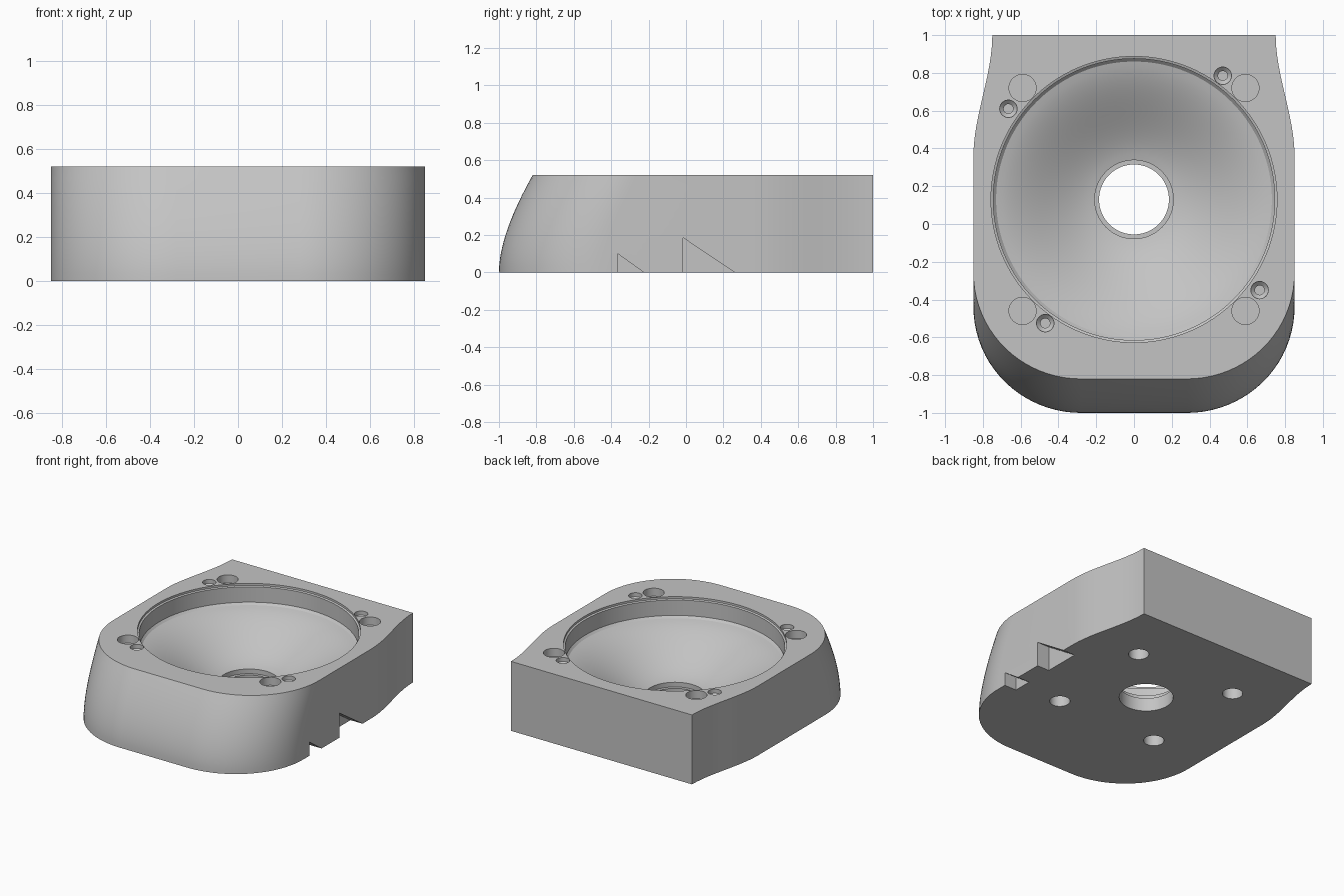
import bpy, bmesh
from math import sin, cos, pi
from mathutils import Vector

cube = bpy.data.objects.get("Cube")
if cube:
    bpy.data.objects.remove(cube, do_unlink=True)

grey = bpy.data.materials.new("plain grey")
grey.use_nodes = True
grey.diffuse_color = (0.55, 0.55, 0.55, 1)
grey.node_tree.nodes["Principled BSDF"].inputs["Base Color"].default_value = (0.55, 0.55, 0.55, 1)

HEIGHT = 0.52
CENTRE_Y = 0.13


def loft(bm, rings):
    """Skin a stack of closed rings and cap both ends."""
    loops = [[bm.verts.new(p) for p in ring] for ring in rings]
    n = len(loops[0])
    for a, b in zip(loops, loops[1:]):
        for i in range(n):
            j = (i + 1) % n
            bm.faces.new((a[i], a[j], b[j], b[i]))
    bm.faces.new(loops[0][::-1])
    bm.faces.new(loops[-1])


def lathe(bm, x, y, profile, steps):
    """Turn a (radius, height) profile round a vertical axis."""
    loft(bm, [[(x + r * cos(2 * pi * k / steps), y + r * sin(2 * pi * k / steps), z)
               for k in range(steps)] for r, z in profile])


def make_object(name, bm):
    bmesh.ops.recalc_face_normals(bm, faces=bm.faces)
    mesh = bpy.data.meshes.new(name)
    bm.to_mesh(mesh)
    bm.free()
    mesh.materials.append(grey)
    obj = bpy.data.objects.new(name, mesh)
    bpy.context.scene.collection.objects.link(obj)
    return obj


def outline(front, z):
    """Plan of the body: square back, waisted flanks, round front corners."""
    half = []
    for k in range(13):                      # flank easing out from the back
        t = k / 12
        half.append((0.75 + 0.1 * t * t * (3 - 2 * t), 1 - 0.64 * t))
    for k in range(21):                      # front corner
        a = pi / 2 * k / 20
        half.append((0.28 + 0.57 * cos(a), front + 0.56 * (1 - sin(a))))
    ring = half + [(-x, y) for x, y in reversed(half)]
    return [(x, y, z) for x, y in ring]


# Body, with the front leaning back towards the top
bm = bmesh.new()
levels = []
for k in range(13):
    t = k / 12
    front = -1 + 0.18 * t * t
    levels.append(outline(front, 2 * t * (1 - t) * 0.2 + t * t * HEIGHT))
loft(bm, levels)
body = make_object("funnel_housing", bm)

# Funnel, throat and rim recess
bm = bmesh.new()
funnel = [(0.185, -0.05), (0.185, 0.1), (0.208, 0.1), (0.208, 0.135)]
for k in range(1, 17):
    t = k / 16
    rise = 0.45 * t + 0.55 * t * t * (3 - 2 * t)
    funnel.append((0.208 + 0.522 * t, 0.135 + 0.235 * rise))
funnel += [(0.745, 0.385), (0.745, 0.5), (0.757, 0.505), (0.757, 0.6)]
lathe(bm, 0, CENTRE_Y, funnel, 128)

# Corner sockets above and screw holes below
for sx in (-1, 1):
    for sy in (-1, 1):
        lathe(bm, sx * 0.59, CENTRE_Y + sy * 0.59, [(0.072, HEIGHT - 0.06), (0.072, 0.6)], 40)
        lathe(bm, sx * 0.42, CENTRE_Y + sy * 0.42, [(0.07, -0.05), (0.07, 0.1)], 40)

# Countersunk holes beside the sockets
for x, y in ((0.47, 0.655), (-0.665, 0.48), (-0.47, -0.655), (0.665, -0.48)):
    lathe(bm, x, CENTRE_Y + y,
          [(0.025, 0.42), (0.025, 0.47), (0.046, 0.49), (0.046, 0.6)], 32)

# Two wedge notches under the left flank
for y0, y1, top in ((-0.365, -0.225, 0.1), (-0.015, 0.26, 0.185)):
    slope = top / (y1 - y0)
    low = 0.05
    tri = [(y0, top), (y0, -low), (y1 + low / slope, -low)]
    loft(bm, [[(x, y, z) for y, z in tri] for x in (0.75, 0.95)])
cutter = make_object("hole_cutter", bm)
cutter.hide_render = True

# Cut the holes and shade
mod = body.modifiers.new("holes", "BOOLEAN")
mod.operation = "DIFFERENCE"
mod.solver = "EXACT"
mod.object = cutter
bpy.ops.object.select_all(action="DESELECT")
bpy.context.view_layer.objects.active = body
body.select_set(True)
bpy.ops.object.modifier_apply(modifier=mod.name)
bpy.data.objects.remove(cutter, do_unlink=True)
bpy.ops.object.shade_smooth_by_angle(angle=pi / 6)
